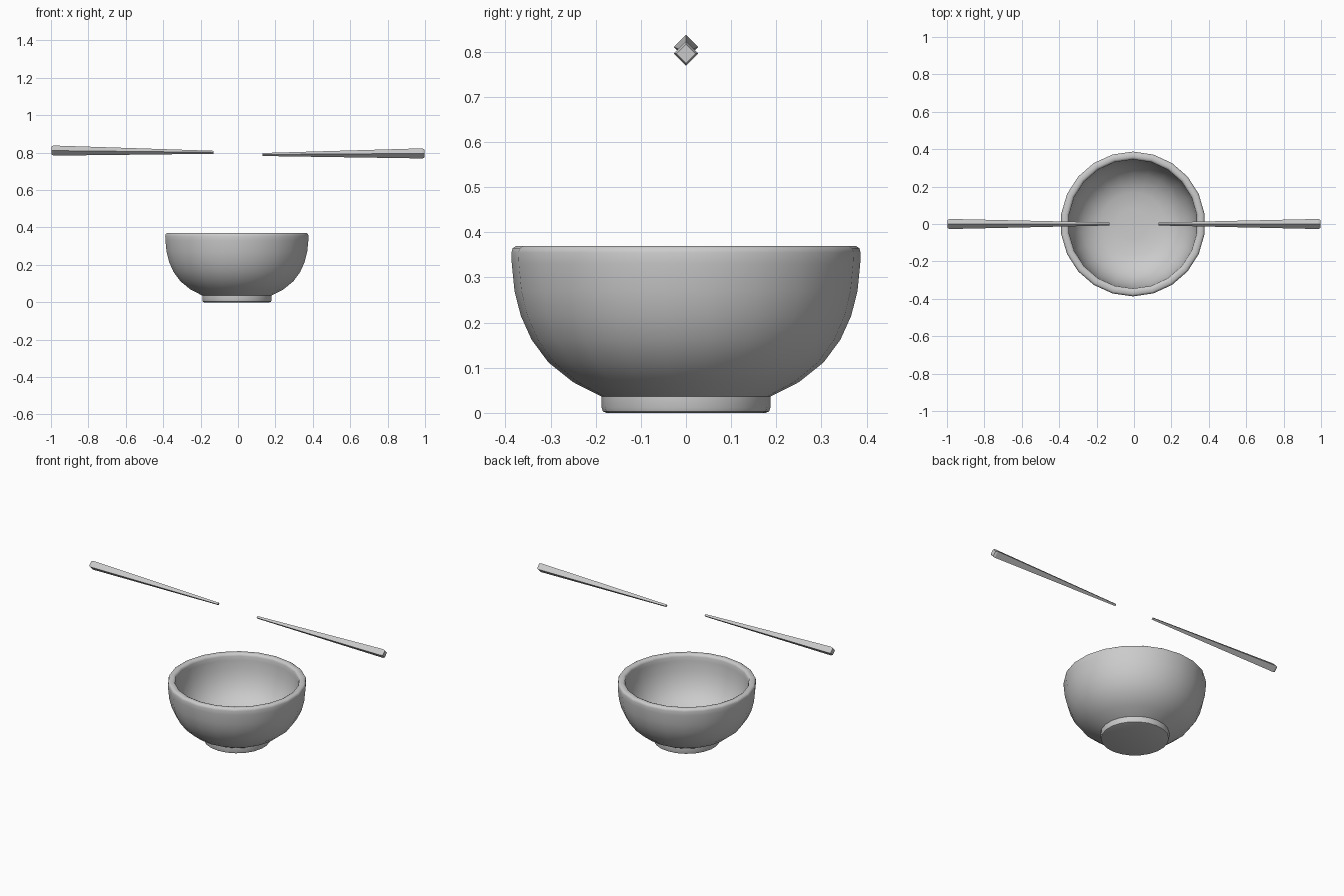
import bpy, math

if "Cube" in bpy.data.objects:
    bpy.data.objects.remove(bpy.data.objects["Cube"])

CX = -0.006   # bowl centre in x
SIDES = 22


def make_object(name, verts, faces, angle):
    mesh = bpy.data.meshes.new(name)
    mesh.from_pydata(verts, [], faces)
    mesh.update()
    obj = bpy.data.objects.new(name, mesh)
    bpy.context.collection.objects.link(obj)
    bpy.ops.object.select_all(action='DESELECT')
    obj.select_set(True)
    bpy.context.view_layer.objects.active = obj
    bpy.ops.object.mode_set(mode='EDIT')
    bpy.ops.mesh.select_all(action='SELECT')
    bpy.ops.mesh.normals_make_consistent(inside=False)
    bpy.ops.object.mode_set(mode='OBJECT')
    bpy.ops.object.shade_smooth_by_angle(angle=math.radians(angle))
    return obj


def loft(name, rings, angle):
    """Skin equal-length vertex rings and cap both ends."""
    n = len(rings[0])
    verts = [v for ring in rings for v in ring]
    faces = [list(range(n)), list(range(len(verts) - n, len(verts)))]
    for i in range(len(rings) - 1):
        for j in range(n):
            k = (j + 1) % n
            faces.append((i*n + j, i*n + k, (i+1)*n + k, (i+1)*n + j))
    return make_object(name, verts, faces, angle)


# Bowl: foot, outer wall, rounded rim, inner wall and floor
profile = [
    (0.176, 0.0), (0.184, 0.003), (0.187, 0.012), (0.187, 0.036),
    (0.25, 0.068), (0.305, 0.112), (0.342, 0.162), (0.366, 0.215),
    (0.38, 0.27), (0.386, 0.33), (0.387, 0.355), (0.384, 0.365), (0.376, 0.37),
    (0.358, 0.37), (0.349, 0.366), (0.345, 0.355), (0.344, 0.33),
    (0.338, 0.275), (0.325, 0.225), (0.304, 0.178), (0.273, 0.137),
    (0.226, 0.102), (0.17, 0.08), (0.08, 0.073),
]
rings = []
for r, z in profile:
    rings.append([(CX + r * math.sin(2 * math.pi * i / SIDES),
                   r * math.cos(2 * math.pi * i / SIDES), z)
                  for i in range(SIDES)])
loft("bowl", rings, 50)


# Chopsticks: tapered square bars standing on edge, chamfered at the thick end
def chopstick(name, side, z_thick, z_tip):
    stations = [(0.998, 0.021, z_thick), (0.986, 0.027, z_thick), (0.132, 0.008, z_tip)]
    rings = [[(side * x, 0, z + h), (side * x, h, z),
              (side * x, 0, z - h), (side * x, -h, z)] for x, h, z in stations]
    return loft(name, rings, 15)


chopstick("left_chopstick", -1, 0.811, 0.802)
chopstick("right_chopstick", 1, 0.796, 0.79)
